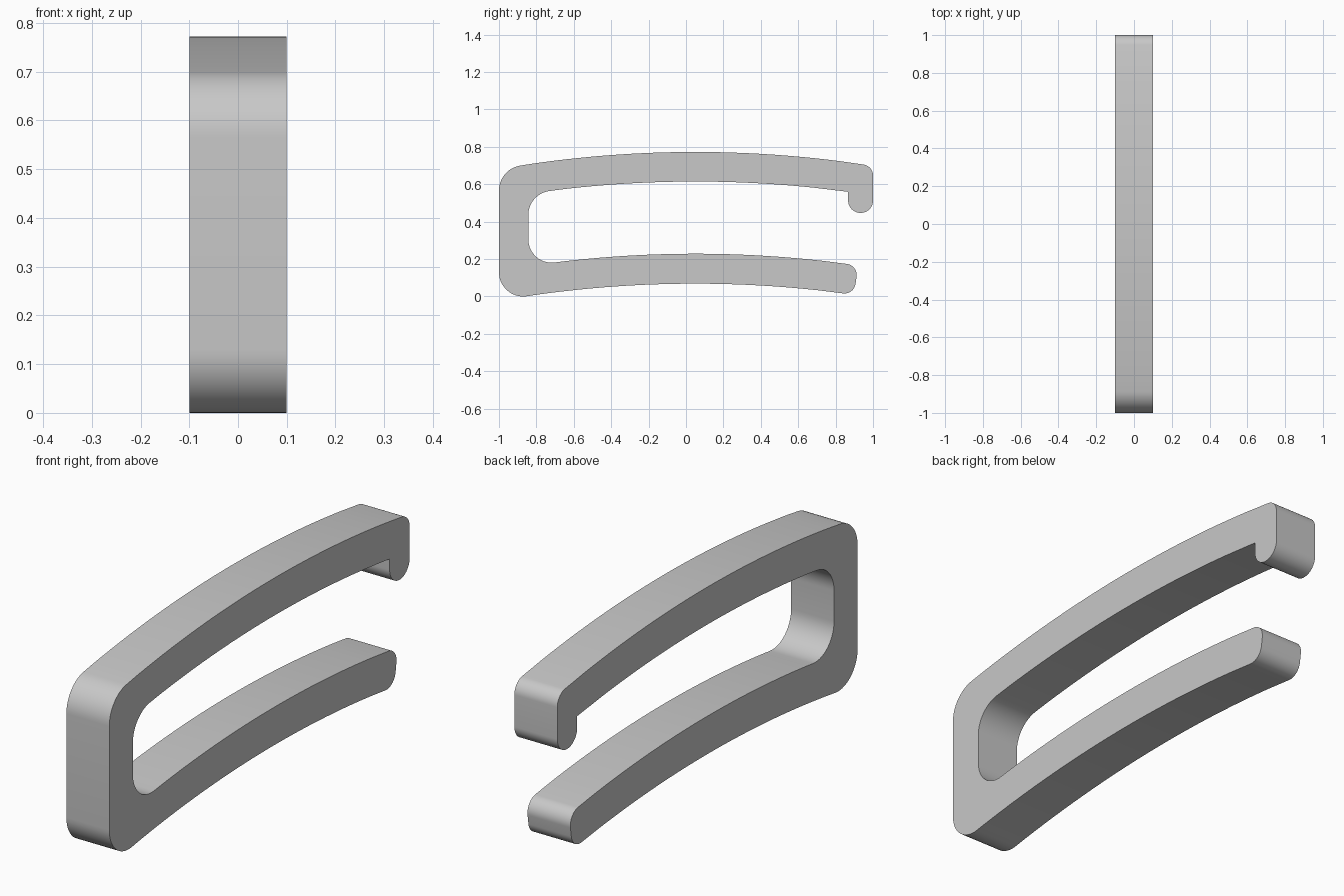
import bpy, bmesh, math
from mathutils import Vector

if "Cube" in bpy.data.objects:
    bpy.data.objects.remove(bpy.data.objects["Cube"], do_unlink=True)

HALF_WIDTH = 0.1
BOW_RADIUS = 6.1
BOW_CENTRE = 0.05


def bow(peak, y):
    """Height of a shallow arch with the given peak."""
    d = y - BOW_CENTRE
    return peak - BOW_RADIUS + math.sqrt(BOW_RADIUS ** 2 - d * d)


def arm(peak, start, end, r_start, r_end, steps=28):
    """Arched edge as (y, z, corner radius), with plain points between its corners."""
    sign = 1 if end > start else -1
    a, b = start + sign * 0.18, end - sign * 0.18
    ys = [a + (b - a) * i / steps for i in range(steps + 1)]
    return ([(start, bow(peak, start), r_start)]
            + [(y, bow(peak, y), 0) for y in ys]
            + [(end, bow(peak, end), r_end)])


def round_corners(corners, steps=14):
    """Replace each corner that has a radius with a tangent arc."""
    out = []
    for i, (y, z, r) in enumerate(corners):
        p = Vector((y, z))
        if r == 0:
            out.append(p)
            continue
        u = (Vector(corners[i - 1][:2]) - p).normalized()
        v = (Vector(corners[(i + 1) % len(corners)][:2]) - p).normalized()
        half = u.angle(v) / 2
        centre = p + (u + v).normalized() * (r / math.sin(half))
        a = p + u * (r / math.tan(half)) - centre
        b = p + v * (r / math.tan(half)) - centre
        sweep = a.angle(b)
        for k in range(steps + 1):
            t = k / steps
            out.append(centre + (a * math.sin((1 - t) * sweep)
                                 + b * math.sin(t * sweep)) / math.sin(sweep))
    return out


# Outline: upper arm, hooked tip, inner slot, lower arm, back to the spine
outline = arm(0.776, -1, 1, 0.135, 0.06)
outline += [(1, 0.45, 0.0664), (0.867, 0.45, 0.0664)]
outline += arm(0.618, 0.867, -0.843, 0, 0.13)
outline += arm(0.232, -0.843, 0.921, 0.125, 0.06)
outline += arm(0.072, 0.898, -1, 0.06, 0.13)
profile = round_corners(outline)

# Extrude the outline across the width
bm = bmesh.new()
face = bm.faces.new([bm.verts.new((-HALF_WIDTH, p.x, p.y)) for p in profile])
extruded = bmesh.ops.extrude_face_region(bm, geom=[face], use_keep_orig=True)
moved = [g for g in extruded["geom"] if isinstance(g, bmesh.types.BMVert)]
bmesh.ops.translate(bm, vec=(2 * HALF_WIDTH, 0, 0), verts=moved)
bmesh.ops.recalc_face_normals(bm, faces=bm.faces)

# Stand it on the ground
low = min(v.co.z for v in bm.verts)
bmesh.ops.translate(bm, vec=(0, 0, -low), verts=bm.verts)

mesh = bpy.data.meshes.new("hooked_clip")
bm.to_mesh(mesh)
bm.free()
clip = bpy.data.objects.new("hooked_clip", mesh)
bpy.context.collection.objects.link(clip)

# Plain grey
grey = bpy.data.materials.new("light_grey")
grey.use_nodes = True
colour = (0.58, 0.58, 0.58, 1)
grey.diffuse_color = colour
grey.node_tree.nodes["Principled BSDF"].inputs["Base Color"].default_value = colour
mesh.materials.append(grey)

# Smooth curves, crisp side edges
bpy.ops.object.select_all(action="DESELECT")
clip.select_set(True)
bpy.context.view_layer.objects.active = clip
bpy.ops.object.shade_smooth_by_angle(angle=math.radians(30))
